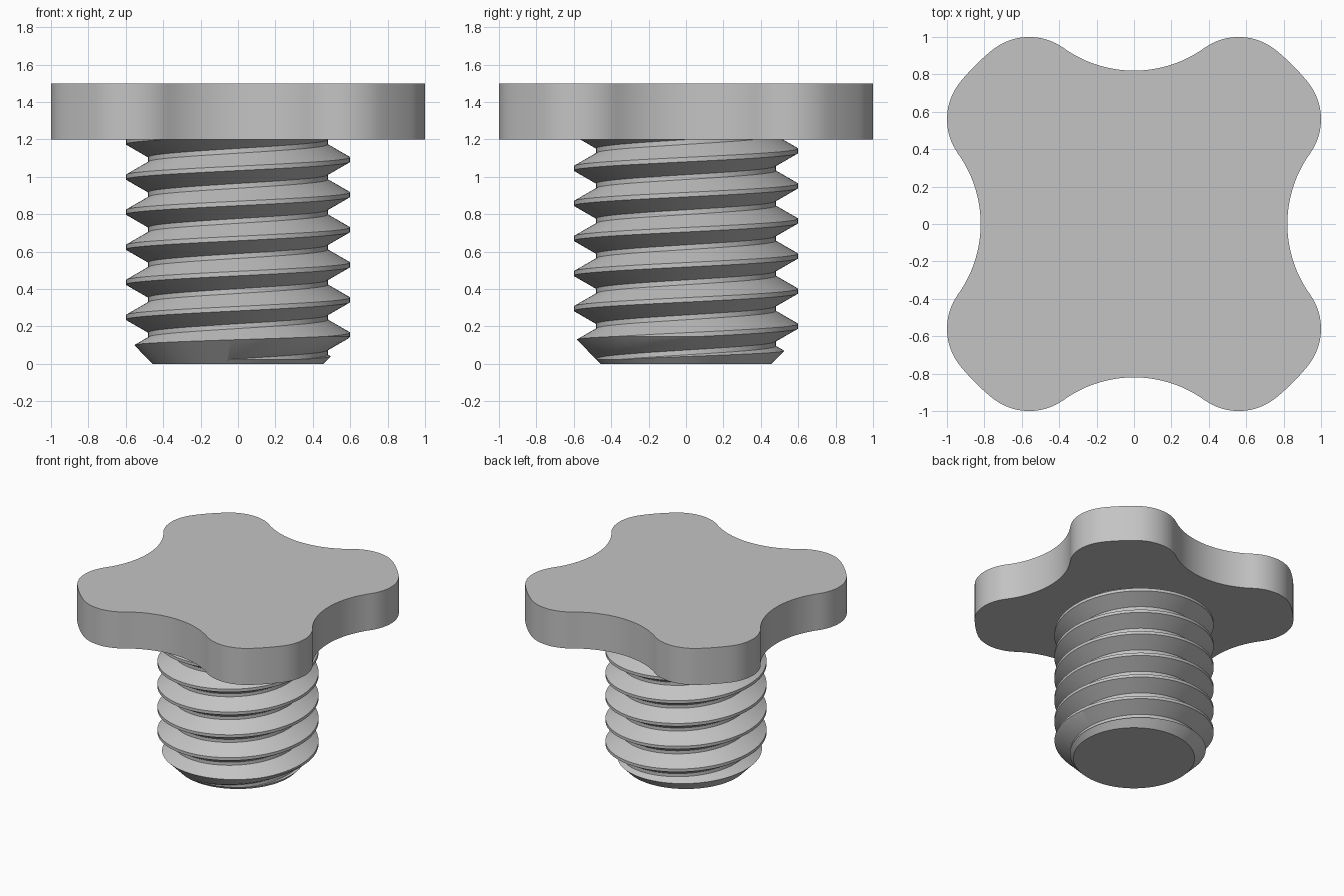
import bpy, bmesh
from math import pi, sin, cos, atan2, hypot, radians
from mathutils import Matrix, Vector

old = bpy.data.objects.get("Cube")
if old:
    bpy.data.objects.remove(old)

grey = bpy.data.materials.new("plain grey")
grey.use_nodes = True
colour = (0.55, 0.55, 0.55, 1)
grey.diffuse_color = colour
grey.node_tree.nodes["Principled BSDF"].inputs["Base Color"].default_value = colour


def make_object(name, bm):
    bmesh.ops.recalc_face_normals(bm, faces=bm.faces)
    mesh = bpy.data.meshes.new(name)
    bm.to_mesh(mesh)
    bm.free()
    mesh.materials.append(grey)
    obj = bpy.data.objects.new(name, mesh)
    bpy.context.collection.objects.link(obj)
    return obj


def activate(obj):
    bpy.ops.object.select_all(action="DESELECT")
    obj.select_set(True)
    bpy.context.view_layer.objects.active = obj


def smooth(obj):
    activate(obj)
    bpy.ops.object.shade_smooth_by_angle(angle=radians(20))


def arc(centre, radius, start, end, steps):
    angles = [start + (end - start) * i / steps for i in range(steps + 1)]
    return [Vector((centre[0] + radius * cos(a), centre[1] + radius * sin(a), 0)) for a in angles]


# Head: a round plate with four scooped sides and filleted lobes
HEAD_BOTTOM, HEAD_TOP = 1.2, 1.5
HEAD_R, LOBE_R, SCOOP_R = 1.2, 0.316, 0.645
lobe = (0.56, 0.684)
scoop = (0, 0.82 + SCOOP_R)
join = atan2(lobe[1] - scoop[1], lobe[0])
rim = atan2(lobe[1], lobe[0])
half = arc(scoop, SCOOP_R, -pi / 2, join, 14)
half += arc(lobe, LOBE_R, join + pi, rim, 16)[1:]
half += arc((0, 0), HEAD_R, rim, pi / 4, 3)[1:]
quarter = half + [Vector((p.y, p.x, 0)) for p in reversed(half[1:-1])]
outline = [Matrix.Rotation(-k * pi / 2, 3, "Z") @ p for k in range(4) for p in quarter]

bm = bmesh.new()
base = bm.faces.new([bm.verts.new((p.x, p.y, HEAD_BOTTOM)) for p in outline])
bm.normal_update()
top = bmesh.ops.extrude_face_region(bm, geom=[base], use_keep_orig=True)["geom"]
bmesh.ops.translate(bm, verts=[v for v in top if isinstance(v, bmesh.types.BMVert)],
                    vec=(0, 0, HEAD_TOP - HEAD_BOTTOM))
smooth(make_object("knob_head", bm))

# Threaded shank: one tooth profile swept along a right-handed helix
PITCH, CREST_R, ROOT_R, STEPS = 0.1875, 0.6, 0.48, 96
CREST_Z = 0.155            # crest height on the +x side
FLAT, FLANK = 0.012, 0.081  # half crest width, then foot of the flank
tooth = [(ROOT_R, -FLANK), (CREST_R, -FLAT), (CREST_R, FLAT), (ROOT_R, FLANK)]

bm = bmesh.new()
columns = []
for i in range(STEPS + 1):
    a = 2 * pi * i / STEPS
    columns.append([bm.verts.new((r * cos(a), r * sin(a), CREST_Z + PITCH * (turn + i / STEPS) + dz))
                    for turn in range(-4, 9) for r, dz in tooth])
for left, right in zip(columns, columns[1:]):
    for j in range(len(left) - 1):
        bm.faces.new((left[j], right[j], right[j + 1], left[j + 1]))
bmesh.ops.remove_doubles(bm, verts=bm.verts, dist=1e-5)
for height, up in ((-0.06, -1), (1.26, 1)):
    cut = bmesh.ops.bisect_plane(bm, geom=bm.verts[:] + bm.edges[:] + bm.faces[:],
                                 plane_co=(0, 0, height), plane_no=(0, 0, up), clear_outer=True)
    edges = [e for e in cut["geom_cut"] if isinstance(e, bmesh.types.BMEdge)]
    bmesh.ops.edgeloop_fill(bm, edges=edges)
shank = make_object("threaded_shank", bm)

# Chamfered envelope that trims the shank's lower end
bm = bmesh.new()
path = [(0, 0), (0.457, 0), (0.7, 0.25), (0.7, 1.23), (0, 1.23)]
verts = [bm.verts.new((r, 0, z)) for r, z in path]
edges = [bm.edges.new(pair) for pair in zip(verts, verts[1:])]
bmesh.ops.spin(bm, geom=verts + edges, cent=(0, 0, 0), axis=(0, 0, 1), angle=2 * pi, steps=STEPS)
bmesh.ops.remove_doubles(bm, verts=bm.verts, dist=1e-5)
envelope = make_object("chamfer_envelope", bm)
envelope.hide_render = True

trim = shank.modifiers.new("chamfer", "BOOLEAN")
trim.operation, trim.solver, trim.object = "INTERSECT", "EXACT", envelope
activate(shank)
bpy.ops.object.modifier_apply(modifier=trim.name)
bpy.data.objects.remove(envelope)
smooth(shank)
